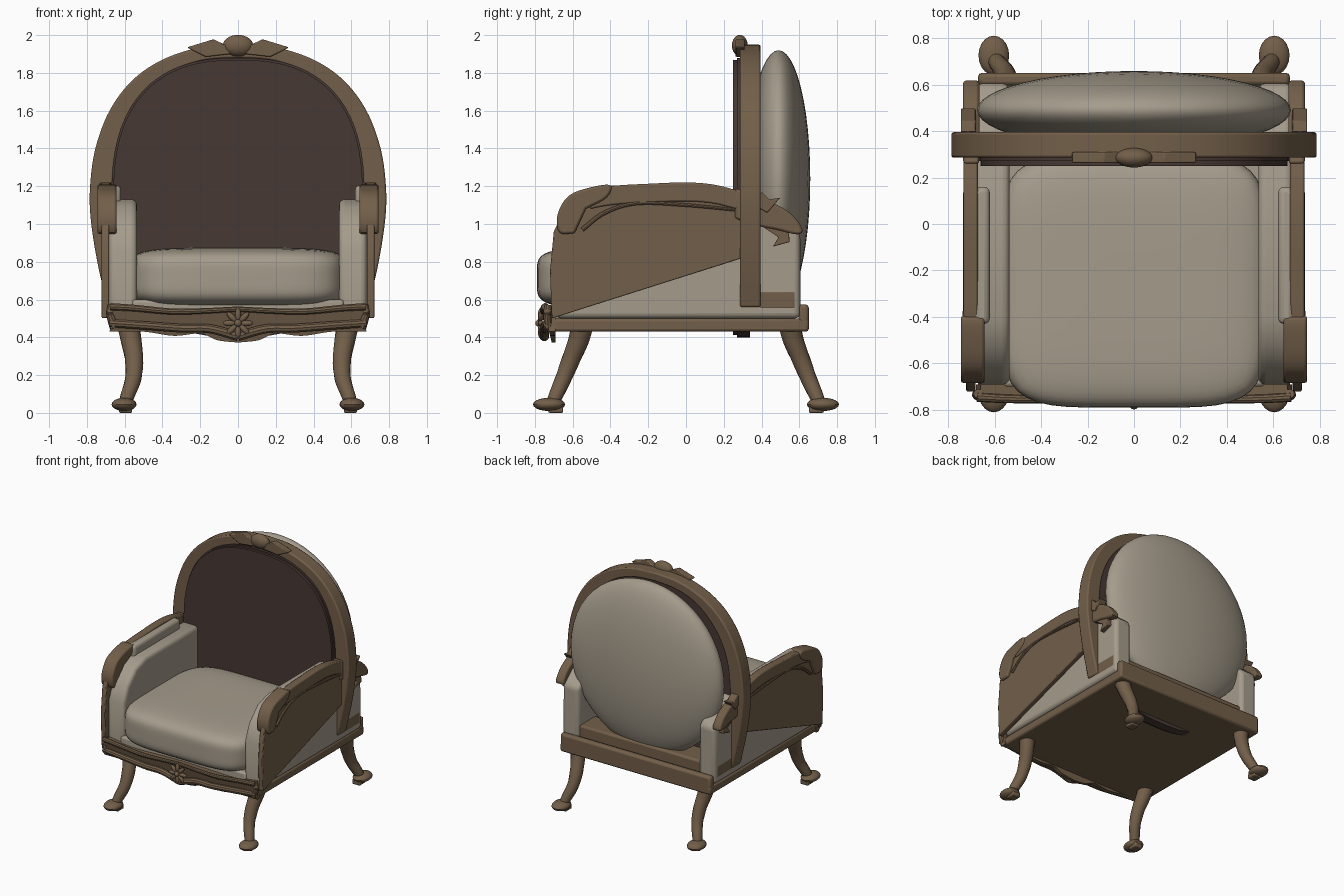
import bpy, bmesh, math
from mathutils import Vector

if "Cube" in bpy.data.objects:
    bpy.data.objects.remove(bpy.data.objects["Cube"], do_unlink=True)


def material(name, rgb):
    m = bpy.data.materials.new(name)
    m.use_nodes = True
    m.diffuse_color = (*rgb, 1)
    m.node_tree.nodes["Principled BSDF"].inputs["Base Color"].default_value = (*rgb, 1)
    return m


WOOD = material("brown wood", (0.17, 0.114, 0.067))
CLOTH = material("beige fabric", (0.375, 0.33, 0.26))
DARK = material("dark brown fabric", (0.063, 0.04, 0.033))


def finish(name, bm, mat, bevel=0, mirror=False, segments=2):
    bmesh.ops.recalc_face_normals(bm, faces=bm.faces)
    me = bpy.data.meshes.new(name)
    bm.to_mesh(me)
    bm.free()
    me.materials.append(mat)
    ob = bpy.data.objects.new(name, me)
    bpy.context.collection.objects.link(ob)
    bpy.ops.object.select_all(action="DESELECT")
    ob.select_set(True)
    bpy.context.view_layer.objects.active = ob
    bpy.ops.object.shade_smooth_by_angle(angle=math.radians(35))
    if bevel:
        b = ob.modifiers.new("Bevel", "BEVEL")
        b.width, b.segments, b.limit_method = bevel, segments, "ANGLE"
        b.angle_limit = math.radians(40)
    if mirror:
        ob.modifiers.new("Mirror", "MIRROR").use_mirror_merge = False
    return ob


def smooth(pts, n=6):
    """Catmull-Rom curve through points."""
    p = [Vector(q) for q in pts]
    p = [2 * p[0] - p[1]] + p + [2 * p[-1] - p[-2]]
    out = []
    for a, b, c, d in zip(p, p[1:], p[2:], p[3:]):
        for i in range(n):
            t = i / n
            out.append(0.5 * (2 * b + (c - a) * t + (2 * a - 5 * b + 4 * c - d) * t * t
                              + (3 * b - a - 3 * c + d) * t ** 3))
    return out + [p[-2]]


def prism(name, pts, axis, lo, hi, mat, bevel=0, mirror=False, segments=2):
    """Outline extruded along x (pts are y, z) or along y (pts are x, z)."""
    bm = bmesh.new()
    def place(p, d):
        return (d, p[0], p[1]) if axis == "x" else (p[0], d, p[1])
    a = [bm.verts.new(place(p, lo)) for p in pts]
    b = [bm.verts.new(place(p, hi)) for p in pts]
    bm.faces.new(a)
    bm.faces.new(b)
    for i in range(len(a)):
        j = (i + 1) % len(a)
        bm.faces.new((a[i], a[j], b[j], b[i]))
    return finish(name, bm, mat, bevel, mirror, segments)


def box(name, x, y, z, mat, bevel=0.015, mirror=False, segments=2):
    pts = [(y[0], z[0]), (y[1], z[0]), (y[1], z[1]), (y[0], z[1])]
    return prism(name, pts, "x", x[0], x[1], mat, bevel, mirror, segments)


def ellipsoid(name, centre, radii, mat, mirror=False, seg=32):
    bm = bmesh.new()
    bmesh.ops.create_uvsphere(bm, u_segments=seg, v_segments=seg // 2, radius=1)
    for v in bm.verts:
        v.co = Vector(centre) + Vector([c * r for c, r in zip(v.co, radii)])
    return finish(name, bm, mat, 0, mirror)


def tube(name, pts, r0, r1, mat, mirror=False, sides=10):
    """Tapered round bar along a smooth path."""
    path, bm, rings = smooth(pts), bmesh.new(), []
    for i, p in enumerate(path):
        d = path[min(i + 1, len(path) - 1)] - path[max(i - 1, 0)]
        q = d.to_track_quat("Z", "Y")
        r = r0 + (r1 - r0) * i / (len(path) - 1)
        rings.append([bm.verts.new(p + q @ Vector((r * math.cos(t), r * math.sin(t), 0)))
                      for t in (k * math.tau / sides for k in range(sides))])
    for a, b in zip(rings, rings[1:]):
        for k in range(sides):
            j = (k + 1) % sides
            bm.faces.new((a[k], a[j], b[j], b[k]))
    bm.faces.new(rings[0])
    bm.faces.new(rings[-1])
    return finish(name, bm, mat, 0, mirror)


def flip(pts):
    """Complete a half outline that ends on x = 0."""
    return list(pts) + [(-p[0], p[1]) for p in reversed(pts[:-1])]


# Arched back frame
outer = smooth([(0.69, 0.56), (0.745, 0.8), (0.78, 1.03), (0.783, 1.2), (0.755, 1.4),
                (0.68, 1.6), (0.56, 1.76), (0.4, 1.87), (0.2, 1.935), (0, 1.95)])
inner = smooth([(0.62, 0.56), (0.645, 0.8), (0.66, 1.03), (0.664, 1.2), (0.64, 1.4),
                (0.575, 1.57), (0.47, 1.71), (0.34, 1.81), (0.18, 1.865), (0, 1.88)])
prism("back_frame", flip(outer) + flip(inner)[::-1], "y", 0.285, 0.395, WOOD, 0.01)

# Dark inner panel and back cushion
def oval(t, rx, rz, cz, e):
    c, s = math.cos(t), math.sin(t)
    return (rx * math.copysign(abs(c) ** e, c), cz + rz * math.copysign(abs(s) ** e, s))


for i, (r, lo, hi) in enumerate([(1, 0.27, 0.34), (0.985, 0.25, 0.275)]):
    prism(f"inner_back_panel_{i}", [oval(k * math.tau / 72, 0.67 * r, 0.74 * r, 1.14, 0.8)
                                    for k in range(72)], "y", lo, hi, DARK)
ellipsoid("back_cushion", (0, 0.49, 1.24), (0.675, 0.168, 0.68), CLOTH, seg=48)

# Crest on top of the back
ellipsoid("crest_knob", (0, 0.285, 1.945), (0.08, 0.042, 0.056), WOOD)
prism("crest_leaf", [(0.04, 1.9), (0.17, 1.885), (0.27, 1.935), (0.13, 1.978), (0.05, 1.94)],
      "y", 0.262, 0.31, WOOD, 0.006, True)

# Base frame
box("base_frame", (-0.67, 0.67), (-0.72, 0.65), (0.43, 0.5), WOOD)
box("rear_rail", (-0.67, 0.67), (0.595, 0.65), (0.44, 0.575), WOOD, 0.018)
box("rear_cross_rail", (-0.684, 0.684), (0.38, 0.585), (0.545, 0.65), WOOD)
box("seat_deck", (-0.56, 0.56), (-0.7, 0.4), (0.49, 0.6), CLOTH)

# Seat cushion as a rounded block
bm = bmesh.new()
bmesh.ops.create_cube(bm, size=2)
bmesh.ops.subdivide_edges(bm, edges=bm.edges, cuts=15, use_grid_fill=True)
for v in bm.verts:
    p = v.co / sum(abs(c) ** 5 for c in v.co) ** 0.2
    v.co = (p.x * 0.575, -0.245 + p.y * 0.545, 0.715 + p.z * 0.16)
finish("seat_cushion", bm, CLOTH)

# Upholstered arms
arm = [(-0.69, 0.5), (-0.69, 0.86), (-0.64, 0.98), (-0.53, 1.09), (-0.4, 1.13),
       (0.3, 1.13), (0.5, 1.04), (0.605, 0.95), (0.605, 0.5)]
prism("arm_upholstery", arm, "x", 0.535, 0.682, CLOTH, 0.03, True, 4)
box("arm_pad", (0.62, 0.69), (-0.43, 0.16), (1.08, 1.205), CLOTH, 0.025, True, 3)

# Wooden arm side, cut on a diagonal
top = smooth([(-0.67, 1.02), (-0.64, 1.1), (-0.55, 1.165), (-0.4, 1.2), (-0.2, 1.213),
              (0, 1.22), (0.15, 1.208), (0.3, 1.17)])
side = [(-0.71, 0.5), (-0.72, 0.75), (-0.7, 0.96)] + top + [(0.3, 0.82)]
prism("arm_side", side, "x", 0.682, 0.722, WOOD, 0.006, True)

# Arm rail following the top edge
rail = top[14:]
prism("arm_rail", rail + [(p[0], p[1] - 0.1) for p in reversed(rail)],
      "x", 0.672, 0.733, WOOD, 0.008, True)

# Front arm scroll and carved ridges
scroll = smooth([(-0.59, 0.95), (-0.67, 0.955), (-0.68, 1.05), (-0.62, 1.15), (-0.5, 1.195),
                 (-0.4, 1.205), (-0.42, 1.14), (-0.53, 1.08)], 4)
prism("arm_scroll", scroll, "x", 0.642, 0.745, WOOD, 0.012, True)
tube("arm_ridge", [(0.726, -0.55, 0.97), (0.726, -0.43, 1.06), (0.726, -0.26, 1.11),
                   (0.726, 0, 1.1), (0.726, 0.26, 1.075)], 0.012, 0.008, WOOD, True, 8)

# Rear arm scroll with leaves
tail = smooth([(0.26, 1.19), (0.42, 1.13), (0.55, 1.06), (0.615, 0.975), (0.59, 0.945),
               (0.48, 0.97), (0.38, 0.99), (0.26, 1.03)], 4)
prism("rear_scroll", tail, "x", 0.665, 0.735, WOOD, 0.012, True)
prism("rear_scroll_leaf", [(0.4, 0.99), (0.49, 0.93), (0.46, 0.88), (0.55, 0.905), (0.54, 0.98)],
      "x", 0.67, 0.72, WOOD, 0.006, True)
prism("rear_scroll_curl", [(0.36, 1.1), (0.43, 1.06), (0.5, 1.14), (0.44, 1.13), (0.4, 1.17)],
      "x", 0.68, 0.745, WOOD, 0.005, True)

# Carved front apron, leaning back towards its lower edge
low = smooth([(0.68, 0.43), (0.5, 0.43), (0.34, 0.408), (0.2, 0.42), (0.11, 0.385), (0, 0.372)])
high = smooth([(0.66, 0.565), (0.45, 0.54), (0.2, 0.545), (0, 0.55)])
apron = prism("front_apron", flip(low) + flip(high)[::-1], "y", -0.755, -0.69, WOOD)
for v in apron.data.vertices:
    if v.co.y < -0.7:
        v.co.y += (0.55 - v.co.z) * 0.25
tube("apron_top_rim", [(0.675, -0.745, 0.562), (0.55, -0.752, 0.555), (0.35, -0.755, 0.537),
                       (0.18, -0.755, 0.54), (0, -0.755, 0.55)], 0.02, 0.014, WOOD, True)
tube("apron_lower_rim", [(0.68, -0.735, 0.475), (0.5, -0.745, 0.463), (0.3, -0.75, 0.448),
                         (0.15, -0.75, 0.445), (0, -0.75, 0.405)], 0.022, 0.026, WOOD, True)
tube("apron_end", [(0.67, -0.73, 0.57), (0.675, -0.735, 0.52), (0.655, -0.73, 0.45)],
     0.02, 0.024, WOOD, True)

# Flower in the middle of the apron
ellipsoid("flower_centre", (0, -0.778, 0.475), (0.02, 0.02, 0.02), WOOD, seg=12)
for i in range(8):
    petal = ellipsoid(f"flower_petal_{i}", (0, 0, 0.045), (0.016, 0.014, 0.036), WOOD, seg=12)
    petal.location = (0, -0.77, 0.475)
    petal.rotation_euler.y = i * math.tau / 8

# Curved legs with pad feet
for name, s in (("front", -1), ("back", 1)):
    tube(name + "_leg", [(0.58, s * 0.55, 0.46), (0.565, s * 0.57, 0.38), (0.55, s * 0.61, 0.28),
                         (0.555, s * 0.65, 0.18), (0.585, s * 0.69, 0.09), (0.6, s * 0.71, 0.04)],
         0.06, 0.032, WOOD, True, 12)
    ellipsoid(name + "_foot", (0.603, s * 0.725, 0.045), (0.066, 0.085, 0.035), WOOD, True, 20)
    box(name + "_foot_pad", (0.56, 0.63), sorted((s * 0.65, s * 0.73)), (0, 0.04), WOOD, 0.008, True)
